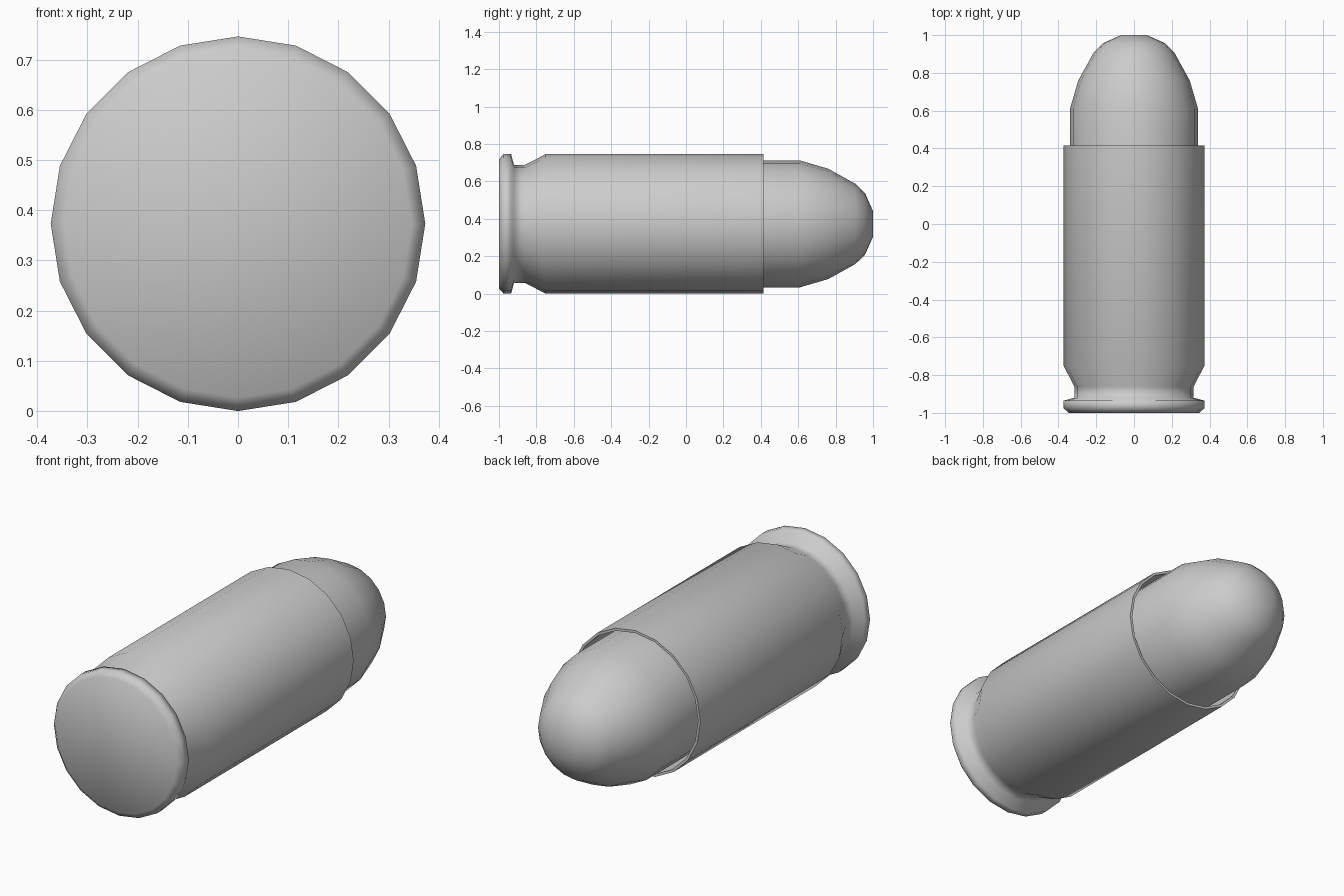
import bpy, bmesh, math

if "Cube" in bpy.data.objects:
    bpy.data.objects.remove(bpy.data.objects["Cube"])

SIDES = 20
CENTRE_Z = 0.373


def lathe(name, profile, angle):
    """Revolve (y, radius) points about the lengthwise axis and cap both ends."""
    bm = bmesh.new()
    rings = []
    for y, r in profile:
        ring = []
        for i in range(SIDES):
            a = 2 * math.pi * i / SIDES
            ring.append(bm.verts.new((r * math.sin(a), y, CENTRE_Z + r * math.cos(a))))
        rings.append(ring)
    for a, b in zip(rings, rings[1:]):
        for i in range(SIDES):
            j = (i + 1) % SIDES
            bm.faces.new((a[i], a[j], b[j], b[i]))
    bm.faces.new(rings[0])
    bm.faces.new(rings[-1])
    bmesh.ops.recalc_face_normals(bm, faces=bm.faces)
    mesh = bpy.data.meshes.new(name)
    bm.to_mesh(mesh)
    bm.free()
    obj = bpy.data.objects.new(name, mesh)
    bpy.context.collection.objects.link(obj)
    bpy.ops.object.select_all(action='DESELECT')
    obj.select_set(True)
    bpy.context.view_layer.objects.active = obj
    bpy.ops.object.shade_smooth_by_angle(angle=math.radians(angle))
    return obj


# Thin-walled case: rim, extractor groove, body, mouth lip, then inner wall
lathe("case", [
    (-1.00, 0.346), (-0.975, 0.373), (-0.935, 0.373), (-0.92, 0.316),
    (-0.86, 0.316), (-0.75, 0.373), (0.415, 0.373),
    (0.415, 0.36), (-0.748, 0.36), (-0.857, 0.303), (-0.93, 0.303),
    (-0.947, 0.36), (-0.97, 0.36), (-0.988, 0.34),
], 76)

# Rounded tip with a small flat nose, seated inside the mouth
lathe("tip", [
    (0.30, 0.339), (0.61, 0.339), (0.76, 0.295), (0.905, 0.215),
    (0.957, 0.165), (1.00, 0.068),
], 60)
